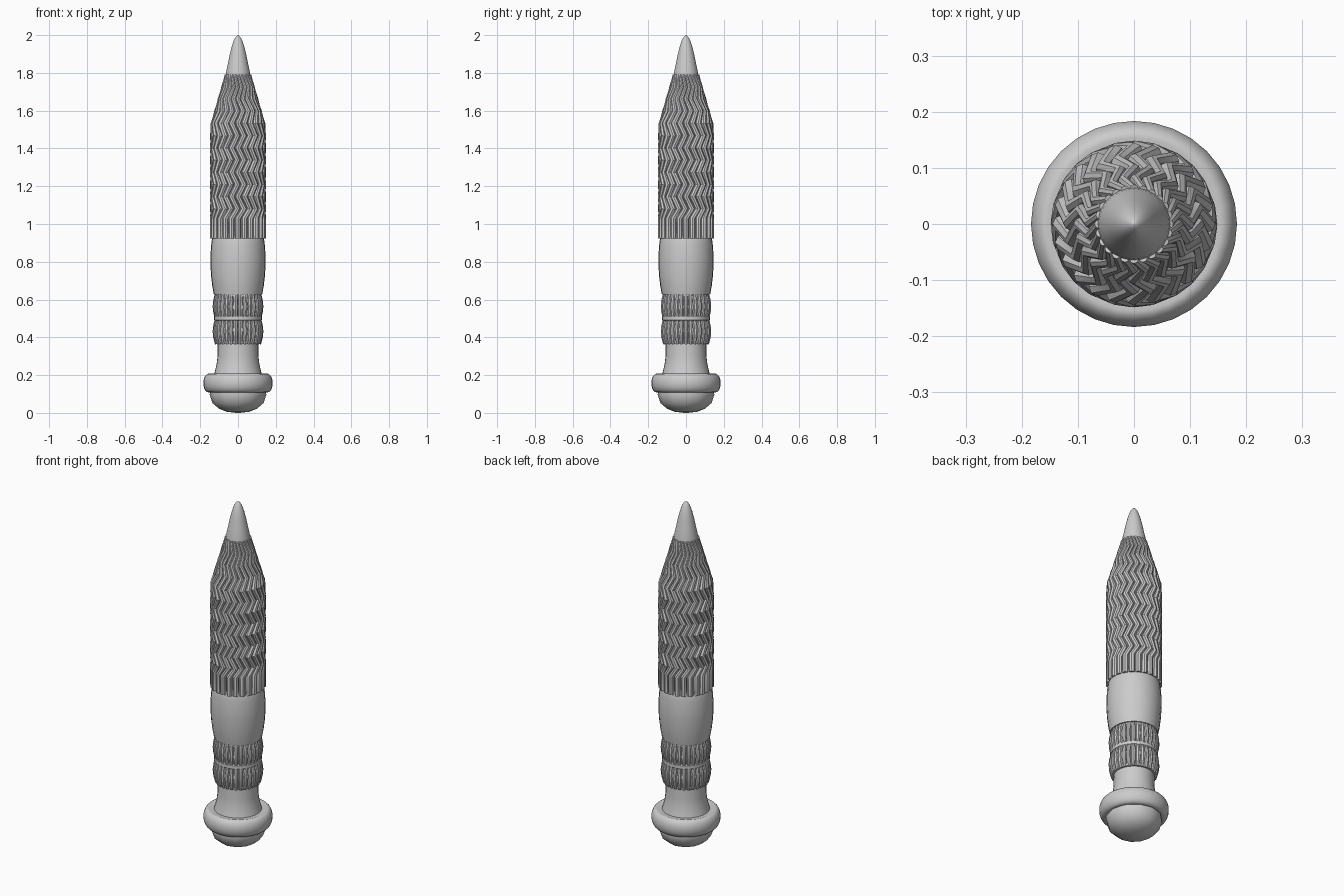
import bpy, math

if "Cube" in bpy.data.objects:
    bpy.data.objects.remove(bpy.data.objects["Cube"])


def finish(obj, angle=35):
    bpy.ops.object.select_all(action='DESELECT')
    obj.select_set(True)
    bpy.context.view_layer.objects.active = obj
    bpy.ops.object.shade_smooth_by_angle(angle=math.radians(angle))


def lathe(name, profile, sides=32, flute=0.0, angle=35):
    """Revolve (radius, z) points; flute pulls every other column inwards."""
    verts, faces = [], []
    n = len(profile)
    for r, z in profile:
        for i in range(sides):
            a = 2 * math.pi * i / sides
            rr = r - (flute if i % 2 else 0)
            verts.append((rr * math.cos(a), rr * math.sin(a), z))
    for k in range(n - 1):
        for i in range(sides):
            j = (i + 1) % sides
            faces.append((k * sides + i, k * sides + j,
                          (k + 1) * sides + j, (k + 1) * sides + i))
    faces.append(tuple(reversed(range(sides))))
    faces.append(tuple((n - 1) * sides + i for i in range(sides)))
    mesh = bpy.data.meshes.new(name)
    mesh.from_pydata(verts, [], faces)
    obj = bpy.data.objects.new(name, mesh)
    bpy.context.collection.objects.link(obj)
    finish(obj, angle)
    return obj


def strands(name, path, count, thickness):
    """Ring of tubes along (radius, z, sideways angle, thickness factor)."""
    curve = bpy.data.curves.new(name, 'CURVE')
    curve.dimensions = '3D'
    curve.bevel_depth = thickness
    curve.bevel_resolution = 2
    curve.use_fill_caps = True
    for s in range(count):
        spline = curve.splines.new('POLY')
        spline.points.add(len(path) - 1)
        for p, (r, z, da, t) in zip(spline.points, path):
            a = 2 * math.pi * s / count + da
            p.co = (r * math.cos(a), r * math.sin(a), z, 1)
            p.radius = t
    obj = bpy.data.objects.new(name, curve)
    bpy.context.collection.objects.link(obj)
    bpy.ops.object.select_all(action='DESELECT')
    obj.select_set(True)
    bpy.context.view_layer.objects.active = obj
    bpy.ops.object.convert(target='MESH')
    finish(bpy.context.object)


# Pommel: faceted dome, rounded ring and flared neck
lathe("pommel_dome", [(0.01, 0.008), (0.06, 0.014), (0.10, 0.03), (0.135, 0.06),
                      (0.15, 0.105), (0.145, 0.14)], sides=12, angle=40)
ring = [(0.155 + 0.029 * math.cos(a), 0.158 + 0.05 * math.sin(a))
        for a in [math.radians(-110 + 20 * i) for i in range(12)]]
lathe("pommel_ring", [(0.09, 0.115)] + ring + [(0.1, 0.205)])
lathe("neck", [(0.128, 0.2), (0.122, 0.22), (0.113, 0.26), (0.108, 0.3),
               (0.107, 0.38)])

# Ribbed lower grip: two bulging rows of strands around a core
grip = []
for i in range(17):
    z = 0.365 + 0.265 * i / 16
    wave = abs(math.sin(2 * math.pi * i / 16))
    grip.append((0.112 + 0.009 * wave, z, 0, 0.8 + 0.25 * wave))
strands("lower_grip_ribs", grip, 30, 0.0125)
lathe("lower_grip_core", [(0.117, 0.365), (0.119, 0.63)])
for z in (0.44, 0.5, 0.56):
    lathe("grip_band", [(0.115, z - 0.018), (0.126, z - 0.009), (0.126, z + 0.009),
                        (0.115, z + 0.018)])

# Fluted barrel
lathe("barrel", [(0.1, 0.625), (0.128, 0.627), (0.136, 0.67), (0.142, 0.72),
                 (0.146, 0.78), (0.146, 0.83), (0.142, 0.89), (0.135, 0.94),
                 (0.12, 0.97)], sides=64, flute=0.0015)


# Zigzag strands: straight at the bottom, tapering towards the tip
def outer(z):
    return 0.132 if z < 1.52 else 0.132 - 0.070 * (z - 1.52) / 0.27


path = [(0.132, 0.922, 0, 1), (0.132, 1.03, 0, 1)]
for i in range(12):
    z = 1.08 + 0.0645 * i
    path.append((outer(z), z, 0.24 if i % 2 == 0 else 0.0,
                 max(0.5, outer(z) / 0.132)))
strands("zigzag_strands", path, 24, 0.0165)
lathe("strand_core", [(0.125, 0.95), (0.129, 1.0), (0.129, 1.52), (0.061, 1.79)], sides=48)

# Pointed tip
lathe("tip", [(0.066, 1.775), (0.062, 1.81), (0.053, 1.85), (0.043, 1.9), (0.033, 1.94),
              (0.021, 1.975), (0.01, 1.992), (0.001, 2.0)], angle=60)

# Rest the dome on the ground
bpy.data.objects["pommel_dome"].location.z = -0.008
